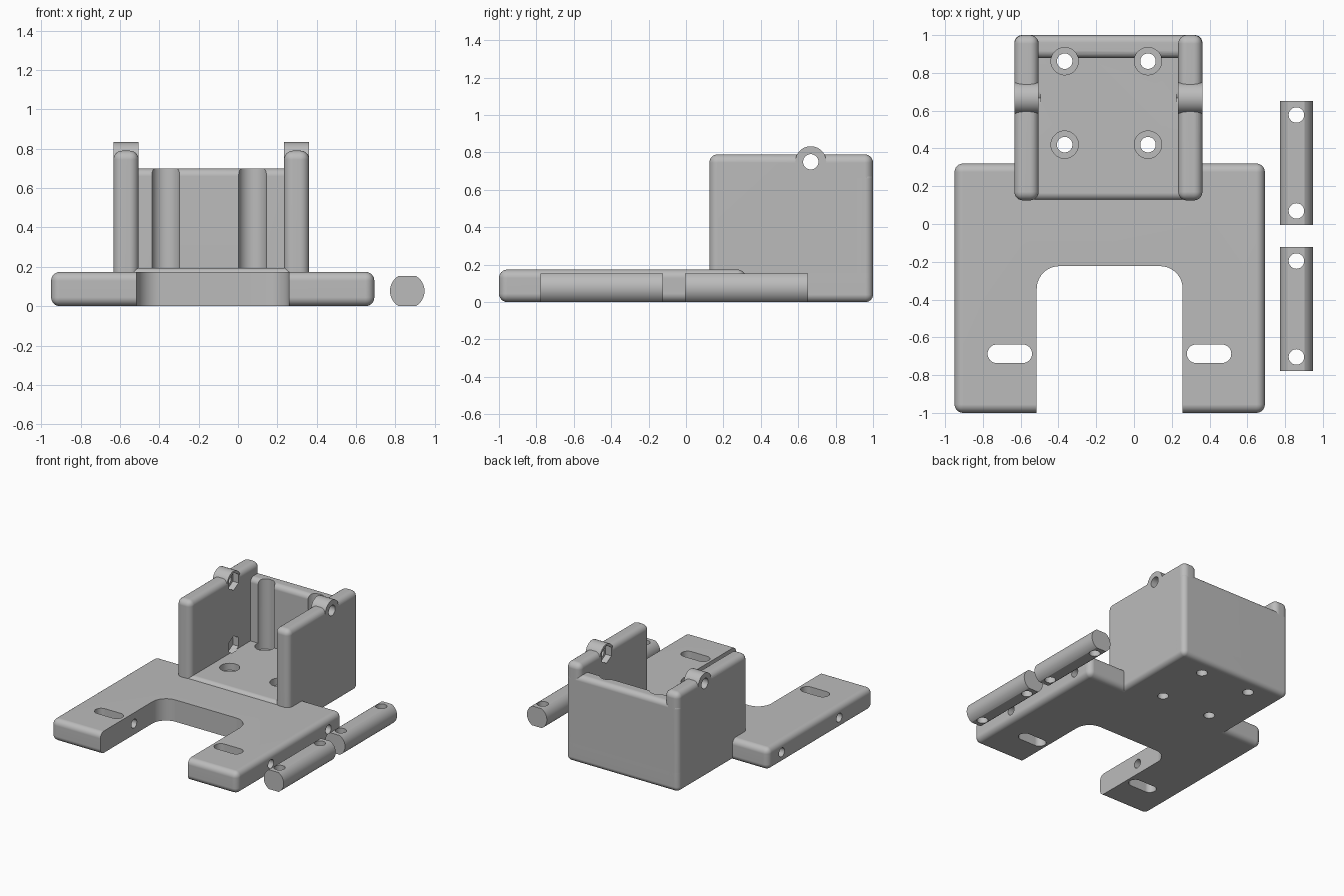
import bpy, bmesh, math
from mathutils import Matrix, Vector

if "Cube" in bpy.data.objects:
    bpy.data.objects.remove(bpy.data.objects["Cube"], do_unlink=True)

grey = bpy.data.materials.new("plain grey")
grey.use_nodes = True
grey.diffuse_color = (0.5, 0.5, 0.5, 1)
shader = next(n for n in grey.node_tree.nodes if n.type == "BSDF_PRINCIPLED")
shader.inputs["Base Color"].default_value = (0.5, 0.5, 0.5, 1)


def finish(bm, name):
    bmesh.ops.recalc_face_normals(bm, faces=bm.faces)
    mesh = bpy.data.meshes.new(name)
    bm.to_mesh(mesh)
    bm.free()
    mesh.materials.append(grey)
    ob = bpy.data.objects.new(name, mesh)
    bpy.context.collection.objects.link(ob)
    return ob


def block(name, x, y, z, radius, upright_only=False, segments=6):
    """Box between limits, rounded on all edges or only on the upright ones."""
    bm = bmesh.new()
    bmesh.ops.create_cube(bm, size=1)
    for v in bm.verts:
        v.co = Vector(r[0] if c < 0 else r[1] for c, r in zip(v.co, (x, y, z)))
    edges = [e for e in bm.edges if not upright_only
             or abs(e.verts[0].co.z - e.verts[1].co.z) > 0.01]
    bmesh.ops.bevel(bm, geom=edges, offset=radius, segments=segments,
                    profile=0.5, affect="EDGES")
    return finish(bm, name)


def rod(name, axis, a, b, centre, radius, sides=40):
    """Cylinder from a to b on an axis; centre gives the other two coordinates."""
    bm = bmesh.new()
    bmesh.ops.create_cone(bm, cap_ends=True, segments=sides, radius1=radius,
                          radius2=radius, depth=b - a)
    place = list(centre)
    place.insert("xyz".index(axis), (a + b) / 2)
    turn = {"x": Matrix.Rotation(math.pi / 2, 4, "Y"),
            "y": Matrix.Rotation(math.pi / 2, 4, "X"),
            "z": Matrix.Identity(4)}[axis]
    spin = Matrix.Rotation(math.pi / 6, 4, "Z")
    bm.transform(Matrix.Translation(place) @ turn @ spin)
    return finish(bm, name)


def activate(ob):
    bpy.ops.object.select_all(action="DESELECT")
    ob.select_set(True)
    bpy.context.view_layer.objects.active = ob


def cut(ob, cutters):
    activate(ob)
    for c in cutters:
        mod = ob.modifiers.new("cut", "BOOLEAN")
        mod.operation = "DIFFERENCE"
        mod.solver = "EXACT"
        mod.object = c
        bpy.ops.object.modifier_apply(modifier=mod.name)


def smooth(ob):
    activate(ob)
    bpy.ops.object.shade_smooth_by_angle(angle=math.radians(32))
    mod = ob.modifiers.new("even shading", "WEIGHTED_NORMAL")
    mod.keep_sharp = True


def discard(cutters):
    for c in cutters:
        bpy.data.objects.remove(c, do_unlink=True)


# Forked base plate with slots and cross holes
plate = block("base_plate", (-0.95, 0.693), (-1, 0.32), (0, 0.174), 0.045)
cutters = [block("fork_gap", (-0.515, 0.258), (-1.4, -0.223), (-0.1, 0.4), 0.12, True, 10)]
for x in (-0.775, 0.28):
    cutters.append(block("slot", (x, x + 0.235), (-0.736, -0.638), (-0.1, 0.4),
                         0.0488, True, 12))
for y in (-0.575, 0.15):
    cutters.append(rod("cross_hole", "x", -1.1, 0.8, (y, 0.088), 0.035))
cut(plate, cutters)
discard(cutters)
smooth(plate)

# Open box: floor, back wall, two side walls with round bosses
depth = (0.125, 1)
walls = {"right": (-0.633, -0.505), "left": (0.234, 0.362)}
box = [block("box_floor", (-0.633, 0.362), depth, (0, 0.195), 0.04),
       block("box_back_wall", (-0.633, 0.362), (0.878, 1), (0, 0.7), 0.04)]
for side, x in walls.items():
    box.append(block(side + "_wall", x, depth, (0, 0.79), 0.045))
    box.append(rod(side + "_boss", "x", *x, (0.667, 0.75), 0.083, 48))

# Bolt holes with nut pockets on the inner wall faces
cutters = []
for z in (0.75, 0.245):
    cutters.append(rod("bolt_hole", "x", -0.8, 0.6, (0.667, z), 0.041))
    cutters.append(rod("nut_pocket", "x", -0.555, -0.495, (0.667, z), 0.07, 6))
    cutters.append(rod("nut_pocket", "x", 0.224, 0.284, (0.667, z), 0.07, 6))

# Screw holes with wide shafts that also groove the back wall
for x in (-0.367, 0.074):
    for y in (0.42, 0.862):
        cutters.append(rod("screw_hole", "z", -0.1, 0.3, (x, y), 0.041))
        cutters.append(rod("screw_shaft", "z", 0.14, 0.9, (x, y), 0.0725))
for part in box:
    cut(part, cutters)
    smooth(part)
discard(cutters)

# Loose pins: flattened rods, each with two holes
for name, y in (("rear_pin", 0.323), ("front_pin", -0.45)):
    pin = rod(name, "y", y - 0.328, y + 0.328, (0.86, 0.077), 0.088, 48)
    bm = bmesh.new()
    bm.from_mesh(pin.data)
    for z, up in ((0, -1), (0.154, 1)):
        bmesh.ops.bisect_plane(bm, geom=bm.verts[:] + bm.edges[:] + bm.faces[:],
                               plane_co=(0, 0, z), plane_no=(0, 0, up), clear_outer=True)
        bmesh.ops.holes_fill(bm, edges=[e for e in bm.edges if e.is_boundary])
    bmesh.ops.recalc_face_normals(bm, faces=bm.faces)
    bm.to_mesh(pin.data)
    bm.free()
    cutters = [rod("pin_hole", "z", -0.1, 0.3, (0.86, y + s * 0.254), 0.041)
               for s in (-1, 1)]
    cut(pin, cutters)
    discard(cutters)
    smooth(pin)
